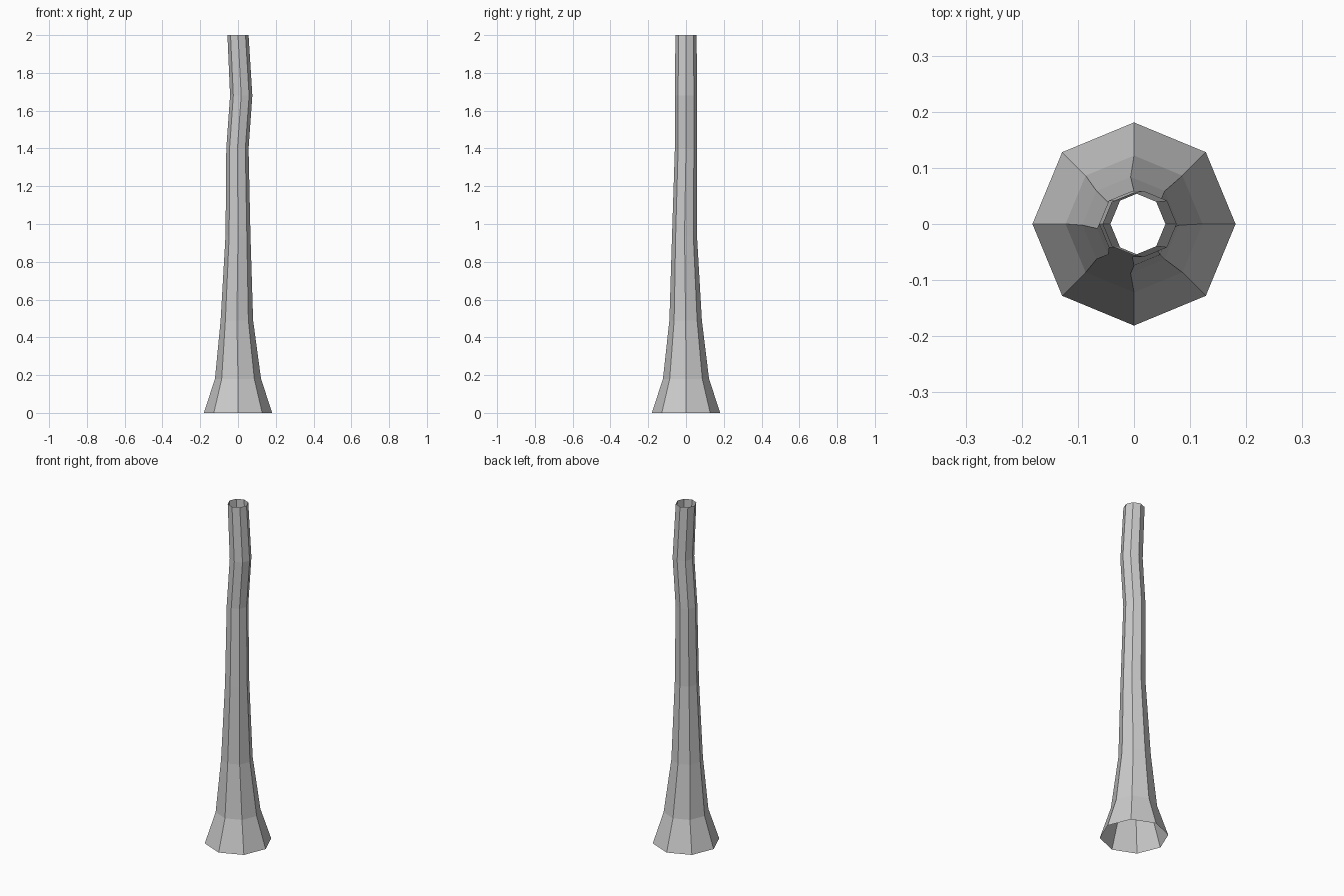
import bpy, bmesh
from math import cos, sin, pi

if "Cube" in bpy.data.objects:
    bpy.data.objects.remove(bpy.data.objects["Cube"])

SIDES = 8

# trunk cross-sections: centre x, centre y, height, radius
RINGS = [
    (0.0, 0.0, 0.0, 0.181),
    (0.0, 0.0, 0.18, 0.122),
    (-0.006, -0.002, 0.49, 0.086),
    (0.0, -0.008, 0.94, 0.066),
    (-0.003, 0.0, 1.40, 0.059),
    (0.017, 0.0, 1.68, 0.059),
    (0.0, 0.0, 2.0, 0.056),
]


def ring_tube(name, rings):
    """Open faceted tube lofted through the rings."""
    bm = bmesh.new()
    loops = [[bm.verts.new((x + r * cos(2 * pi * i / SIDES),
                            y + r * sin(2 * pi * i / SIDES), z))
              for i in range(SIDES)] for x, y, z, r in rings]
    for low, high in zip(loops, loops[1:]):
        for i in range(SIDES):
            j = (i + 1) % SIDES
            bm.faces.new((low[i], low[j], high[j], high[i]))
    mesh = bpy.data.meshes.new(name)
    bm.to_mesh(mesh)
    bm.free()
    obj = bpy.data.objects.new(name, mesh)
    bpy.context.collection.objects.link(obj)
    return obj


# flared, slightly crooked trunk, open at both ends
ring_tube("trunk", RINGS)
